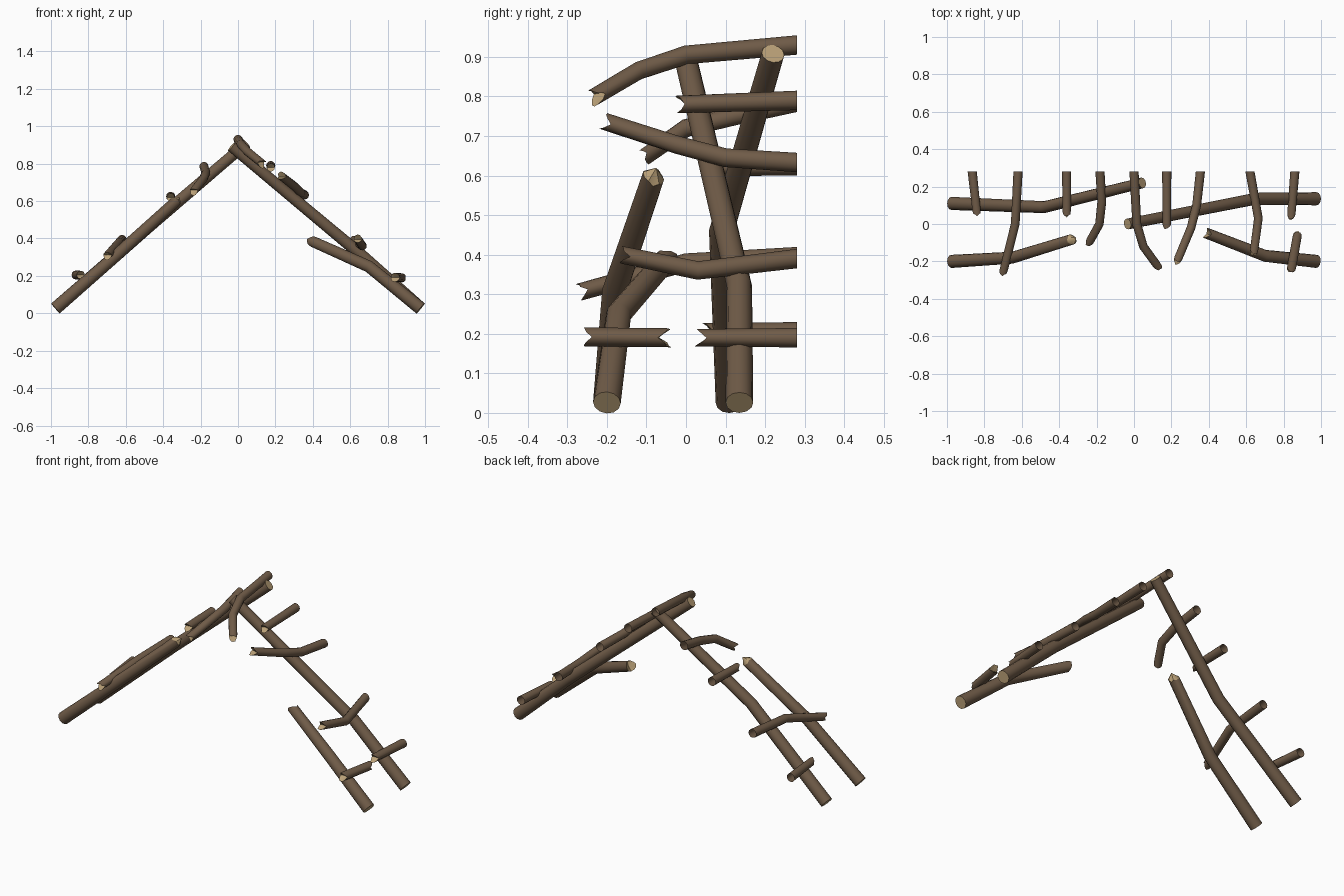
import bpy, bmesh, math, random
from mathutils import Vector

if "Cube" in bpy.data.objects:
    bpy.data.objects.remove(bpy.data.objects["Cube"])

random.seed(4)
SIDES = 12


def material(name, color):
    m = bpy.data.materials.new(name)
    m.diffuse_color = (*color, 1)
    m.use_nodes = True
    m.node_tree.nodes["Principled BSDF"].inputs["Base Color"].default_value = m.diffuse_color
    return m


BARK = material("brown bark", (0.16, 0.105, 0.064))
WOOD = material("pale split wood", (0.50, 0.36, 0.19))


def pole(name, points, r0, r1, start, end, ref, first_dir=None):
    """Sweep a round pole along points. Ends: 'open', 'cut', 'notch' or 'tip'."""
    pts = [Vector(p) for p in points]
    dirs = [(b - a).normalized() for a, b in zip(pts, pts[1:])]
    bm = bmesh.new()
    rings, last = [], len(pts) - 1
    for i, p in enumerate(pts):
        t = (dirs[max(i - 1, 0)] + dirs[min(i, last - 1)]).normalized()
        if i == 0 and first_dir:
            t = Vector(first_dir)
        u = Vector(ref)
        u = (u - t * u.dot(t)).normalized()
        v = t.cross(u)
        r = r0 + (r1 - r0) * i / last
        kind = start if i == 0 else end if i == last else None
        out = -t if i == 0 else t
        ring = []
        for k in range(SIDES):
            a = 2 * math.pi * k / SIDES
            co = p + u * math.cos(a) * r + v * math.sin(a) * r
            if kind == 'notch':      # V-shaped split with splinters
                co += out * (abs(math.cos(a)) * 0.026 - 0.016 + random.uniform(-.005, .005))
            elif kind == 'tip':      # ragged rim below a pointed core
                co += out * random.uniform(-0.022, 0.002)
            ring.append(bm.verts.new(co))
        rings.append((ring, p, out, kind))
    for (a, *_), (b, *_) in zip(rings, rings[1:]):
        for k in range(SIDES):
            n = (k + 1) % SIDES
            bm.faces.new((a[k], a[n], b[n], b[k])).smooth = True
    # pale wood on the ends
    for ring, p, out, kind in (rings[0], rings[-1]):
        flip = ring is rings[0][0]
        if kind == 'cut':
            f = bm.faces.new(ring[::-1] if flip else ring)
            f.material_index = 1
        elif kind in ('notch', 'tip'):
            c = bm.verts.new(p + out * (0.022 if kind == 'tip' else -0.02))
            for k in range(SIDES):
                n = (k + 1) % SIDES
                tri = (ring[n], ring[k], c) if flip else (ring[k], ring[n], c)
                bm.faces.new(tri).material_index = 1
    me = bpy.data.meshes.new(name)
    bm.to_mesh(me)
    bm.free()
    me.materials.append(BARK)
    me.materials.append(WOOD)
    ob = bpy.data.objects.new(name, me)
    bpy.context.collection.objects.link(ob)
    bpy.ops.object.select_all(action='DESELECT')
    ob.select_set(True)
    bpy.context.view_layer.objects.active = ob
    bpy.ops.object.shade_smooth_by_angle(angle=math.radians(40))


# sloping rafters, from foot to top
RAFTERS = {
    "left_back_rafter": ([(-.976, .11, .026), (-.48, .09, .46), (.045, .22, .908)], 'cut'),
    "left_front_rafter": ([(-.976, -.20, .026), (-.65, -.18, .31), (-.325, -.08, .605)], 'tip'),
    "right_back_rafter": ([(.976, .135, .026), (.65, .135, .32), (-.035, 0, .892)], 'cut'),
    "right_front_rafter": ([(.976, -.20, .026), (.70, -.17, .25), (.39, -.05, .388)], 'notch'),
}
for name, (pts, end) in RAFTERS.items():
    pole(name, pts, .035, .029, 'cut', end, (0, 1, 0))

# cross battens, from the back edge to the broken front end
BATTENS = [
    [(-.865, .28, .205), (-.84, .055, .205)],
    [(-.62, .28, .395), (-.635, 0, .38), (-.70, -.26, .308)],
    [(-.36, .28, .625), (-.36, .05, .62)],
    [(-.182, .28, .785), (-.172, .12, .75), (-.185, 0, .72), (-.24, -.10, .65)],
    [(0, .28, .93), (.015, 0, .905), (.05, -.12, .865), (.13, -.23, .80)],
    [(.175, .28, .79), (.175, -.015, .78)],
    [(.355, .28, .633), (.335, .10, .645), (.305, -.02, .677), (.23, -.20, .735)],
    [(.62, .28, .39), (.665, .03, .36), (.64, -.155, .398)],
    [(.86, .28, .19), (.84, .035, .19)],
]
for i, pts in enumerate(BATTENS):
    pole(f"batten_{i + 1}", pts, .0245, .022, 'open', 'notch', (0, 0, 1), (0, -1, 0))

# loose broken piece of the lowest right batten
pole("batten_fragment", [(.875, -.052, .19), (.84, -.248, .192)],
     .024, .024, 'notch', 'notch', (0, 0, 1))
